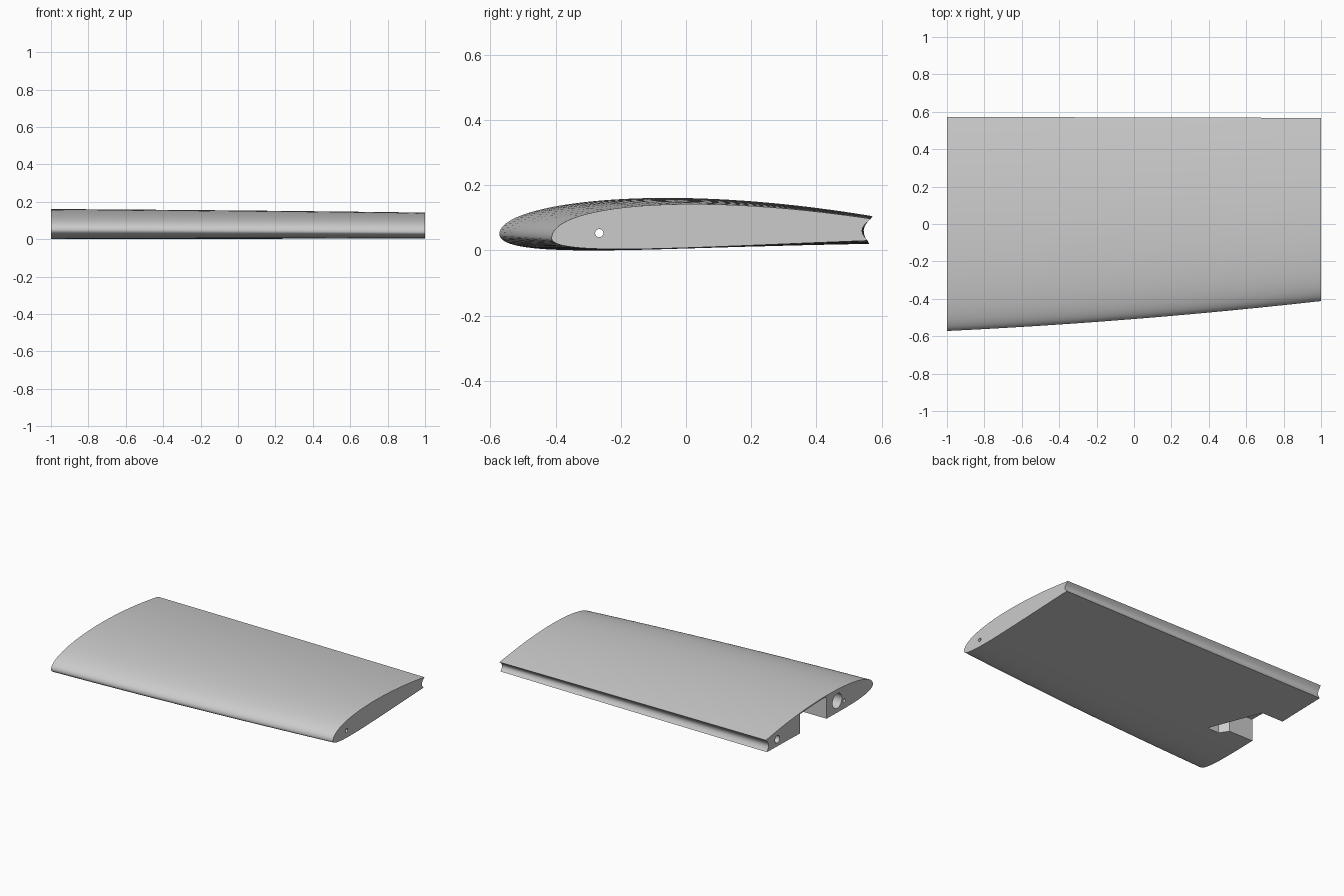
import bpy, bmesh, math
from mathutils import Matrix, Vector

if "Cube" in bpy.data.objects:
    bpy.data.objects.remove(bpy.data.objects["Cube"], do_unlink=True)

grey = bpy.data.materials.new("light_grey")
grey.use_nodes = True
grey.diffuse_color = (0.6, 0.6, 0.6, 1)
grey.node_tree.nodes["Principled BSDF"].inputs["Base Color"].default_value = (0.6, 0.6, 0.6, 1)


def add_object(name, bm):
    bmesh.ops.recalc_face_normals(bm, faces=bm.faces[:])
    mesh = bpy.data.meshes.new(name)
    bm.to_mesh(mesh)
    bm.free()
    mesh.materials.append(grey)
    obj = bpy.data.objects.new(name, mesh)
    bpy.context.collection.objects.link(obj)
    return obj


def surface(peak_at, peak, end):
    """Airfoil curve a*sqrt(t) + b*t + c*t^2 with a given extreme and end height."""
    s = math.sqrt(peak_at)
    m = Matrix(((1, 1, 1), (s, peak_at, peak_at ** 2), (0.5 / s, 1, 2 * peak_at)))
    a, b, c = m.inverted() @ Vector((end, peak, 0))
    return lambda t: a * math.sqrt(t) + b * t + c * t * t


def section(nose_y, nose_z, tail_y, upper, lower, n=40, arc=10):
    """Closed outline: top from nose to tail, concave tail, bottom back to nose."""
    ts = [1 - math.cos(math.pi / 2 * i / n) for i in range(n + 1)]
    low_y = tail_y - 0.01
    top = [(nose_y + (tail_y - nose_y) * t, nose_z + upper(t)) for t in ts]
    bottom = [(nose_y + (low_y - nose_y) * t, nose_z + lower(t)) for t in ts]
    tail = []
    for i in range(1, arc):
        k = i / arc
        tail.append((tail_y + (low_y - tail_y) * k - 0.022 * math.sin(math.pi * k),
                     top[-1][1] + (bottom[-1][1] - top[-1][1]) * k))
    return top + tail + bottom[:0:-1]


# Wing panel lofted from root to tip, with a gently curved leading edge
root = section(-0.572, 0.05, 0.572, surface(0.45, 0.111, 0.055), surface(0.25, -0.05, -0.03))
tip = section(-0.412, 0.037, 0.567, surface(0.44, 0.105, 0.06), surface(0.22, -0.033, -0.007))
bm = bmesh.new()
rings = []
stations = 12
for i in range(stations + 1):
    u = i / stations
    f = u - 0.4 * u * (1 - u)
    rings.append([bm.verts.new((2 * u - 1, p[0] + (q[0] - p[0]) * f, p[1] + (q[1] - p[1]) * f))
                  for p, q in zip(root, tip)])
for a, b in zip(rings, rings[1:]):
    for j in range(len(a)):
        k = (j + 1) % len(a)
        bm.faces.new((a[j], a[k], b[k], b[j]))
bm.faces.new(rings[0])
bm.faces.new(rings[-1])
wing = add_object("wing_panel", bm)


def boolean(target, cutter, operation):
    mod = target.modifiers.new(operation, "BOOLEAN")
    mod.operation, mod.solver, mod.object = operation, "EXACT", cutter
    bpy.context.view_layer.objects.active = target
    bpy.ops.object.modifier_apply(modifier=mod.name)
    bpy.data.objects.remove(cutter, do_unlink=True)


def bore(name, y, z, radius, x0, x1):
    bm = bmesh.new()
    place = Matrix.Translation(((x0 + x1) / 2, y, z)) @ Matrix.Rotation(math.pi / 2, 4, "Y")
    bmesh.ops.create_cone(bm, cap_ends=True, segments=32, radius1=radius, radius2=radius,
                          depth=x1 - x0, matrix=place)
    return add_object(name, bm)


# Pocket at the root, open below and inward, leaving only a thin top skin
bm = bmesh.new()
outline = [(-1.04, 0.21), (-0.84, 0.21), (-0.69, -0.13), (-0.78, -0.13), (-0.82, -0.075), (-1.04, -0.075)]
base = bm.faces.new([bm.verts.new((x, y, -0.2)) for x, y in outline])
grown = bmesh.ops.extrude_face_region(bm, geom=[base])["geom"]
bmesh.ops.translate(bm, vec=(0, 0, 0.5), verts=[g for g in grown if isinstance(g, bmesh.types.BMVert)])
prism = add_object("pocket_prism", bm)
pocket = wing.copy()
pocket.data = wing.data.copy()
pocket.name = "pocket_cutter"
bpy.context.collection.objects.link(pocket)
pocket.data.transform(Matrix.Translation((-0.05, 0, -0.008)))
boolean(pocket, prism, "INTERSECT")
boolean(wing, pocket, "DIFFERENCE")

# Spar tube socket, rear pin socket and full-length rod hole
for cutter in (bore("spar_socket", -0.19, 0.08, 0.05, -1.1, -0.66),
               bore("pin_socket", 0.45, 0.065, 0.025, -1.1, -0.8),
               bore("rod_hole", -0.266, 0.053, 0.0125, -1.1, 1.1)):
    boolean(wing, cutter, "DIFFERENCE")

bpy.ops.object.select_all(action="DESELECT")
wing.select_set(True)
bpy.context.view_layer.objects.active = wing
bpy.ops.object.shade_smooth_by_angle(angle=math.radians(30))
